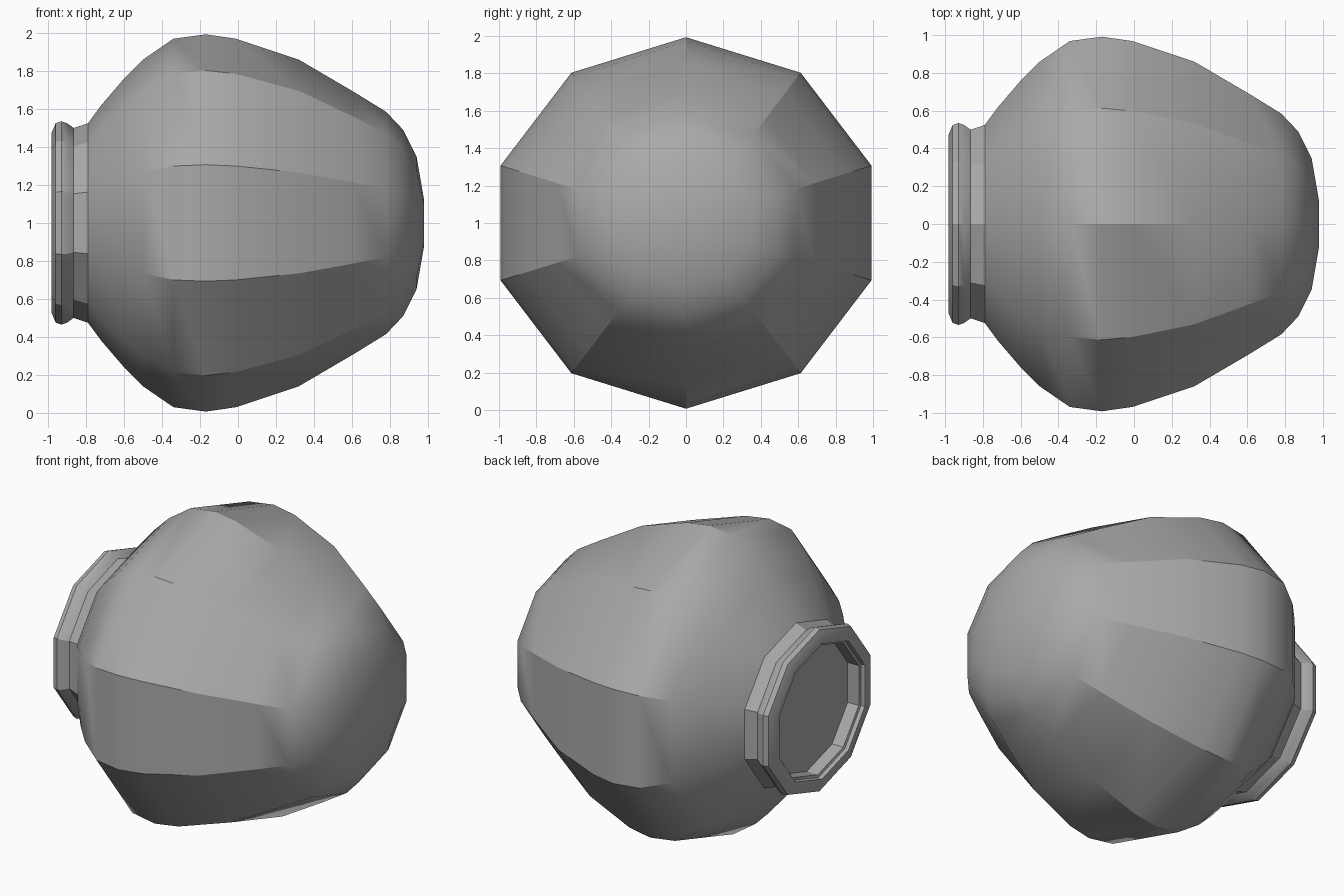
import bpy, bmesh
from math import sin, cos, pi, radians

cube = bpy.data.objects.get("Cube")
if cube:
    bpy.data.objects.remove(cube, do_unlink=True)

SIDES = 10
WIDEN = 1.05   # makes the ten-sided section as wide as it is tall

grey = bpy.data.materials.new("stone_grey")
grey.use_nodes = True
colour = (0.4, 0.4, 0.4, 1)
grey.diffuse_color = colour
grey.node_tree.nodes["Principled BSDF"].inputs["Base Color"].default_value = colour


def lathe(name, profile):
    """Sweep (x, radius) points round the x axis; cap both ends."""
    bm = bmesh.new()
    rings = []
    for x, r in profile:
        angles = [pi / 2 + 2 * pi * k / SIDES for k in range(SIDES)]
        rings.append([bm.verts.new((x, WIDEN * r * cos(a), 1 + r * sin(a)))
                      for a in angles])
    for a, b in zip(rings, rings[1:]):
        for k in range(SIDES):
            n = (k + 1) % SIDES
            bm.faces.new((a[k], a[n], b[n], b[k]))
    bm.faces.new(rings[0])
    bm.faces.new(rings[-1])
    bmesh.ops.recalc_face_normals(bm, faces=bm.faces)
    mesh = bpy.data.meshes.new(name)
    bm.to_mesh(mesh)
    bm.free()
    mesh.materials.append(grey)
    obj = bpy.data.objects.new(name, mesh)
    bpy.context.collection.objects.link(obj)
    bpy.ops.object.select_all(action='DESELECT')
    obj.select_set(True)
    bpy.context.view_layer.objects.active = obj
    bpy.ops.object.shade_smooth_by_angle(angle=radians(30))
    return obj


# recessed mouth, rolled lip, neck, then the bulging body to its closed base
mouth = [(-.87, .42), (-.95, .42), (-.955, .435), (-.98, .44)]
lip = [(-.983, .47), (-.96, .525), (-.93, .535), (-.90, .525), (-.865, .50)]
neck = [(-.79, .525), (-.72, .62)]
body = [(-.60, .76), (-.50, .86), (-.34, .97), (-.17, .993), (-.01, .97),
        (.32, .86), (.61, .69), (.78, .585)]
base = [(.87, .49), (.94, .35), (.98, .12)]
lathe("pot", mouth + lip + neck + body + base)
